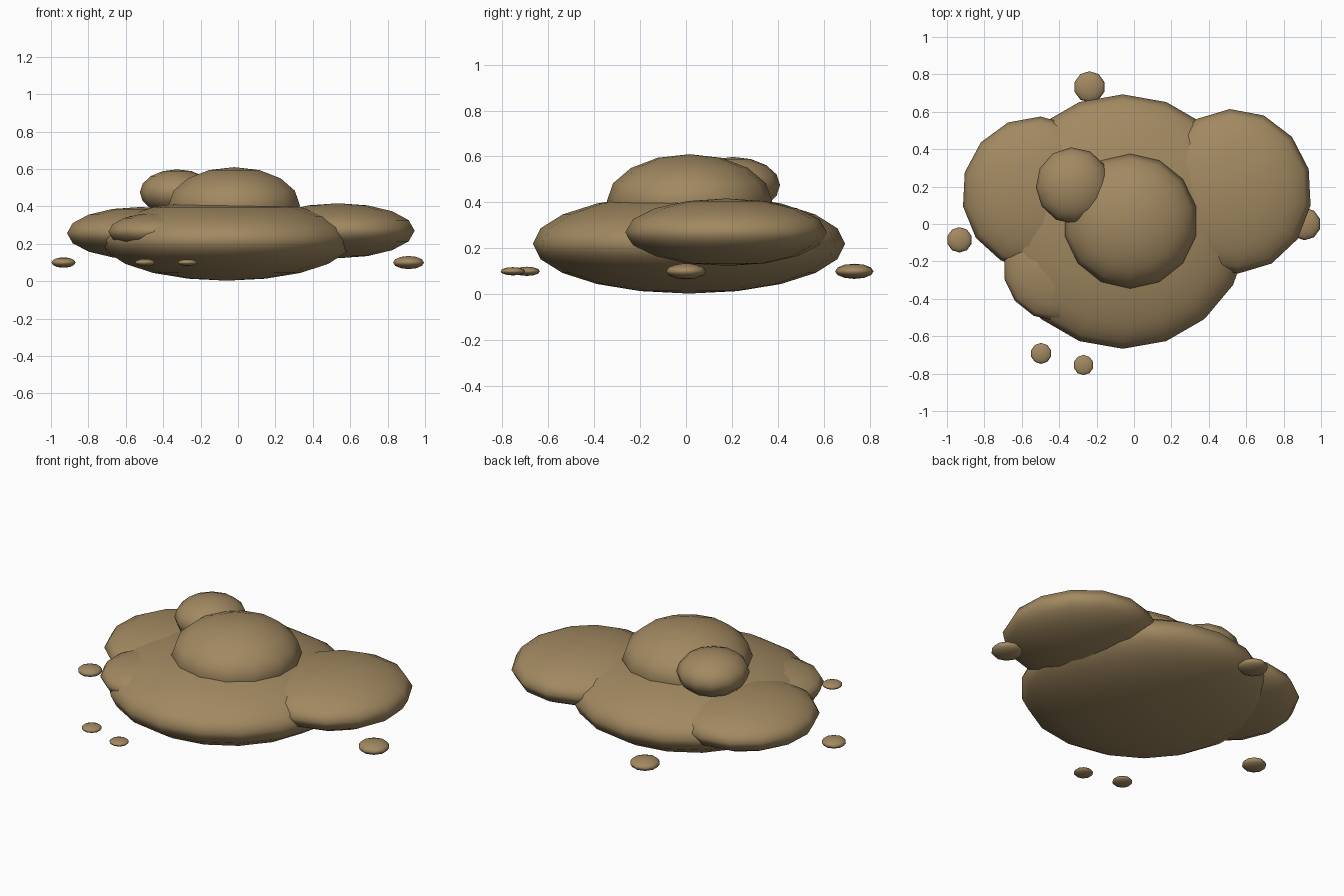
import bpy
import math

if "Cube" in bpy.data.objects:
    bpy.data.objects.remove(bpy.data.objects["Cube"])

mud = bpy.data.materials.new("mud")
mud.diffuse_color = (0.36, 0.25, 0.12, 1)
mud.use_nodes = True
mud.node_tree.nodes["Principled BSDF"].inputs["Base Color"].default_value = mud.diffuse_color


def blob(name, loc, radii, segments=14, rings=8, turn=0):
    """Flattened, smooth shaded low-poly sphere."""
    bpy.ops.mesh.primitive_uv_sphere_add(segments=segments, ring_count=rings, radius=1,
                                         location=loc, rotation=(0, 0, math.radians(turn)))
    ob = bpy.context.object
    ob.name = name
    ob.scale = radii
    ob.data.materials.append(mud)
    bpy.ops.object.shade_smooth()
    return ob


# Main mound
blob("main_mound", (-0.06, 0.013, 0.22), (0.68, 0.68, 0.217), 18, 10)

# Domes on top
blob("top_dome", (-0.02, 0.015, 0.405), (0.36, 0.36, 0.205))
blob("small_dome", (-0.325, 0.205, 0.475), (0.2, 0.205, 0.123), 12, 8, 3)

# Lobes around the sides
blob("right_lobe", (0.535, 0.175, 0.27), (0.415, 0.44, 0.147), turn=3)
blob("left_lobe", (-0.52, 0.165, 0.257), (0.4, 0.41, 0.14), turn=-3)
blob("front_left_lobe", (-0.41, -0.23, 0.265), (0.29, 0.29, 0.103))

# Loose splatters: x, y, radius, half height
splatters = [(-0.933, -0.085, 0.068, 0.028), (-0.497, -0.692, 0.056, 0.02),
             (-0.27, -0.754, 0.054, 0.018), (-0.238, 0.733, 0.084, 0.033),
             (0.912, 0.0, 0.087, 0.035)]
for i, (x, y, r, h) in enumerate(splatters):
    blob(f"splatter_{i + 1}", (x, y, 0.1), (r, r, h), 10, 6)
